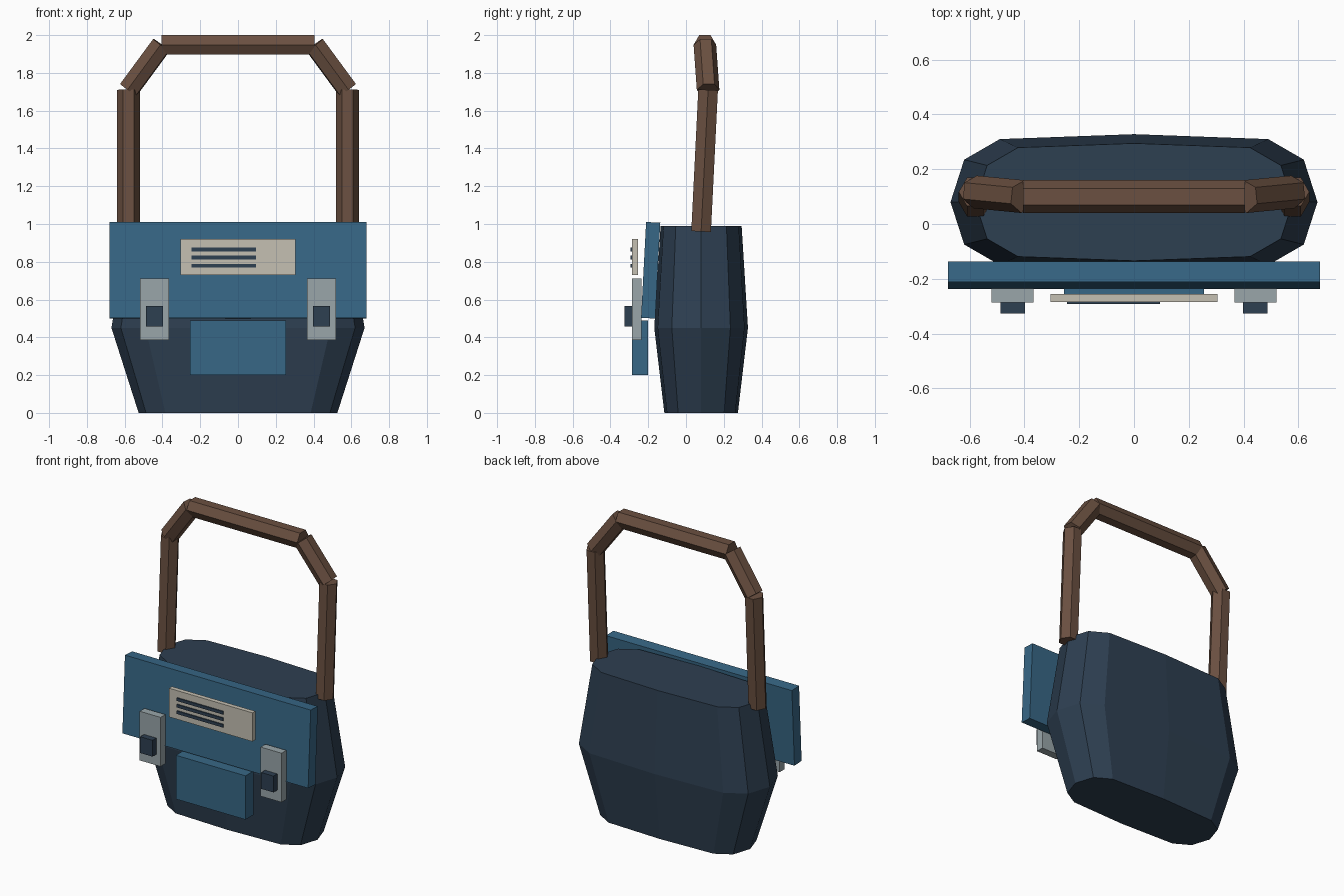
import bpy, bmesh
from math import radians
from mathutils import Vector

if "Cube" in bpy.data.objects:
    bpy.data.objects.remove(bpy.data.objects["Cube"], do_unlink=True)


def material(name, rgb):
    m = bpy.data.materials.new(name)
    m.use_nodes = True
    m.diffuse_color = (*rgb, 1)
    m.node_tree.nodes["Principled BSDF"].inputs["Base Color"].default_value = (*rgb, 1)
    return m


navy = material("navy fabric", (0.027, 0.05, 0.083))
blue = material("blue fabric", (0.039, 0.137, 0.24))
brown = material("brown leather", (0.145, 0.08, 0.052))
cream = material("cream label", (0.56, 0.53, 0.45))
metal = material("grey metal", (0.32, 0.38, 0.40))


def add_object(name, bm, mat):
    bmesh.ops.recalc_face_normals(bm, faces=bm.faces)
    mesh = bpy.data.meshes.new(name)
    bm.to_mesh(mesh)
    bm.free()
    mesh.materials.append(mat)
    obj = bpy.data.objects.new(name, mesh)
    bpy.context.collection.objects.link(obj)
    return obj


def box(name, centre, size, mat, tilt=0):
    bm = bmesh.new()
    bmesh.ops.create_cube(bm, size=1)
    bmesh.ops.scale(bm, vec=size, verts=bm.verts)
    obj = add_object(name, bm, mat)
    obj.location = centre
    obj.rotation_euler.x = radians(tilt)
    return obj


def hex_tube(name, start, end, mat, radius=0.06):
    a, b = Vector(start), Vector(end)
    bm = bmesh.new()
    bmesh.ops.create_cone(bm, cap_ends=True, segments=6, radius1=radius,
                          radius2=radius, depth=(b - a).length)
    obj = add_object(name, bm, mat)
    obj.location = (a + b) / 2
    obj.rotation_euler = (b - a).to_track_quat('Z', 'X').to_euler()
    return obj


# Bag body: one rounded outline lofted through three heights
quarter = [(0.67, 0), (0.62, 0.155), (0.49, 0.23), (0, 0.248)]
half = quarter + [(-x, y) for x, y in quarter[-2::-1]]
outline = half + [(x, -y) for x, y in half[-2:0:-1]]
bm = bmesh.new()
rings = [[bm.verts.new((x * s, 0.08 + y * s, z)) for x, y in outline]
         for z, s in ((0, 0.785), (0.45, 1), (0.99, 0.865))]
n = len(outline)
for low, high in zip(rings, rings[1:]):
    for i in range(n):
        j = (i + 1) % n
        bm.faces.new((low[i], low[j], high[j], high[i]))
bm.faces.new(rings[0][::-1])
bm.faces.new(rings[-1])
add_object("bag_body", bm, navy)

# Front flap, pocket and label
box("front_flap", (0, -0.187, 0.755), (1.36, 0.075, 0.508), blue, tilt=-3)
box("front_pocket", (0, -0.243, 0.345), (0.51, 0.085, 0.29), blue)
box("label_plate", (0, -0.27, 0.825), (0.61, 0.03, 0.19), cream)
for i in range(3):
    box(f"label_stripe_{i + 1}", (-0.075, -0.288, 0.865 - 0.043 * i),
        (0.34, 0.009, 0.02), navy)

# Clasps and handle sides, mirrored
for side, s in (("left", 1), ("right", -1)):
    box(f"clasp_{side}", (0.443 * s, -0.261, 0.548), (0.153, 0.05, 0.325), metal)
    box(f"clasp_button_{side}", (0.443 * s, -0.304, 0.512), (0.09, 0.044, 0.108), navy)
    hex_tube(f"handle_post_{side}", (0.58 * s, 0.08, 0.96), (0.58 * s, 0.117, 1.71), brown)
    hex_tube(f"handle_corner_{side}", (0.58 * s, 0.117, 1.71), (0.405 * s, 0.1, 1.948), brown)

# Handle grip
hex_tube("handle_grip", (-0.405, 0.1, 1.948), (0.405, 0.1, 1.948), brown)
